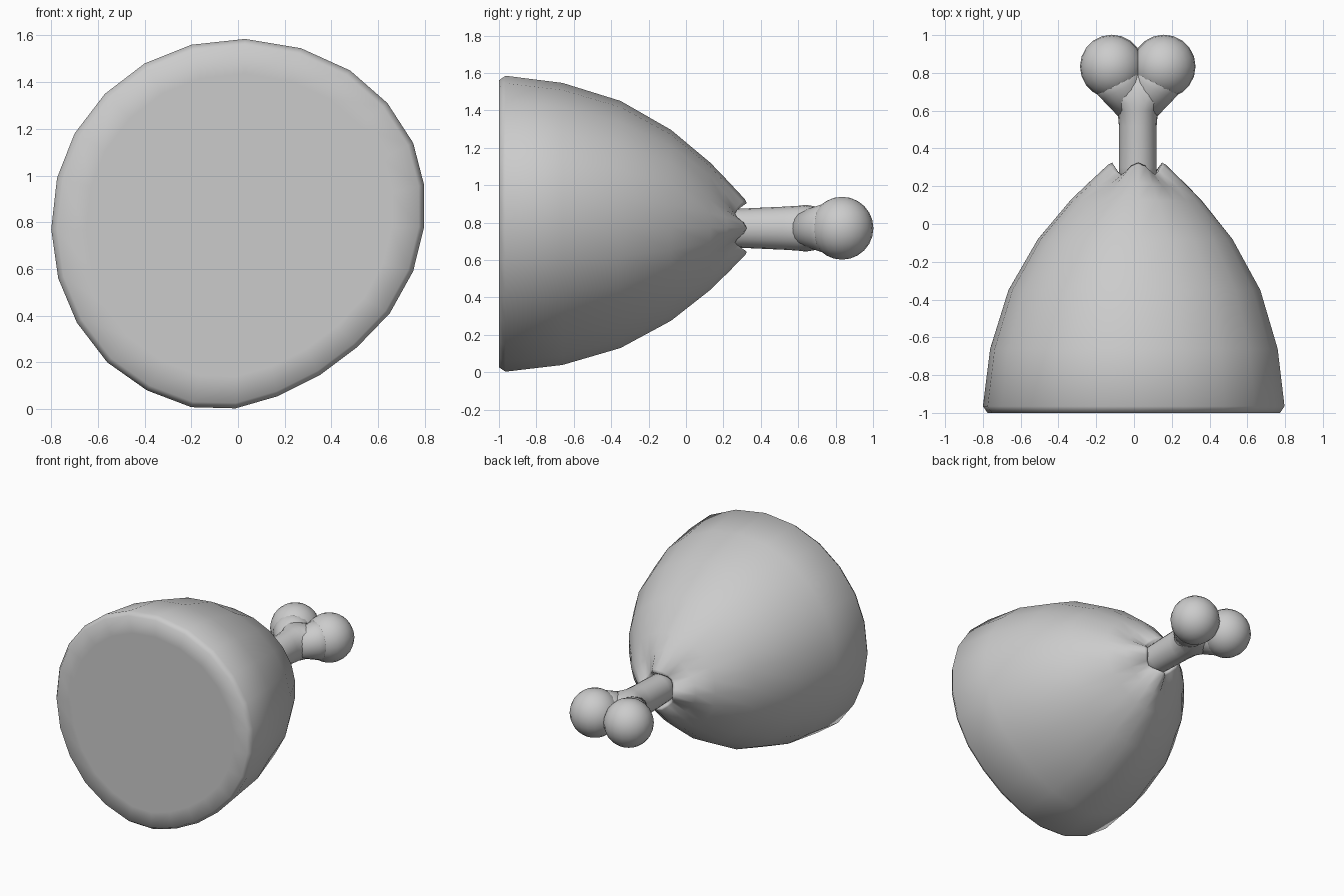
import bpy, bmesh, math
from mathutils import Matrix

if "Cube" in bpy.data.objects:
    bpy.data.objects.remove(bpy.data.objects["Cube"])

AXIS_X, AXIS_Z = 0.02, 0.77


def loft(name, rings):
    """Skin a list of equal-length rings and cap both ends."""
    bm = bmesh.new()
    rows = [[bm.verts.new(p) for p in ring] for ring in rings]
    n = len(rows[0])
    for a, b in zip(rows, rows[1:]):
        for i in range(n):
            j = (i + 1) % n
            bm.faces.new((a[i], a[j], b[j], b[i]))
    bm.faces.new(rows[0])
    bm.faces.new(rows[-1])
    bmesh.ops.recalc_face_normals(bm, faces=bm.faces)
    return finish(name, bm)


def finish(name, bm):
    for f in bm.faces:
        f.smooth = True
    mesh = bpy.data.meshes.new(name)
    bm.to_mesh(mesh)
    bm.free()
    ob = bpy.data.objects.new(name, mesh)
    bpy.context.collection.objects.link(ob)
    return ob


# Meat: slightly lopsided cut outline, tapered along y into four pleats
outline = [(0.03, 1.585), (0.27, 1.545), (0.48, 1.45), (0.64, 1.31),
           (0.75, 1.14), (0.797, 0.96), (0.797, 0.78), (0.75, 0.59),
           (0.65, 0.41), (0.51, 0.265), (0.35, 0.145), (0.17, 0.055),
           (-0.01, 0.003), (-0.20, 0.008), (-0.39, 0.08), (-0.56, 0.20),
           (-0.69, 0.37), (-0.77, 0.56), (-0.80, 0.77), (-0.775, 0.99),
           (-0.70, 1.18), (-0.57, 1.35), (-0.40, 1.48), (-0.20, 1.56)]

# (ridge y, ridge scale, valley y, valley scale)
profile = [(-1.00, 0.82, -1.00, 0.82), (-1.00, 0.97, -1.00, 0.97),
           (-0.965, 1.0, -0.965, 1.0), (-0.66, 0.953, -0.66, 0.953),
           (-0.35, 0.835, -0.35, 0.835), (-0.08, 0.645, -0.08, 0.645),
           (0.13, 0.43, 0.12, 0.42), (0.22, 0.315, 0.20, 0.27),
           (0.315, 0.19, 0.26, 0.155), (0.325, 0.165, 0.26, 0.14),
           (0.25, 0.11, 0.24, 0.11)]

meat_rings = []
for yr, sr, yv, sv in profile:
    ring = []
    for i, (x, z) in enumerate(outline):
        v = 0.5 - 0.5 * math.cos(i * math.tau / 6)
        y, s = yr + (yv - yr) * v, sr + (sv - sr) * v
        cx = AXIS_X * (1 - s)
        cz = 0.79 * s + AXIS_Z * (1 - s)
        ring.append((cx + x * s, y, cz + (z - 0.79) * s))
    meat_rings.append(ring)
loft("meat", meat_rings)

# Bone shaft: round at the meat, flaring sideways into the knuckles
shaft = [(0.15, 0.095, 0.10), (0.30, 0.10, 0.105), (0.52, 0.10, 0.115),
         (0.60, 0.107, 0.12), (0.64, 0.135, 0.125), (0.72, 0.235, 0.112),
         (0.80, 0.25, 0.08)]
N = 20
loft("bone_shaft", [[(AXIS_X + rx * math.cos(k * math.tau / N), y,
                      AXIS_Z + rz * math.sin(k * math.tau / N))
                     for k in range(N)] for y, rx, rz in shaft])

# Knuckles: two balls with a cleft between them
for side, label in ((-1, "left"), (1, "right")):
    bm = bmesh.new()
    bmesh.ops.create_uvsphere(
        bm, u_segments=20, v_segments=12, radius=0.168,
        matrix=Matrix.Translation((AXIS_X + side * 0.138, 0.834, AXIS_Z)))
    finish("knuckle_" + label, bm)
    # Tapered neck from the shaft into the ball
    start, end = (AXIS_X + side * 0.02, 0.60), (AXIS_X + side * 0.138, 0.834)
    dx, dy = end[0] - start[0], end[1] - start[1]
    length = math.hypot(dx, dy)
    px, py = dy / length, -dx / length
    rings = []
    for t, r in ((0.0, 0.085), (0.5, 0.125), (0.9, 0.155)):
        cx, cy = start[0] + dx * t, start[1] + dy * t
        rings.append([(cx + px * r * math.cos(k * math.tau / N),
                       cy + py * r * math.cos(k * math.tau / N),
                       AXIS_Z + r * math.sin(k * math.tau / N))
                      for k in range(N)])
    loft("knuckle_neck_" + label, rings)
